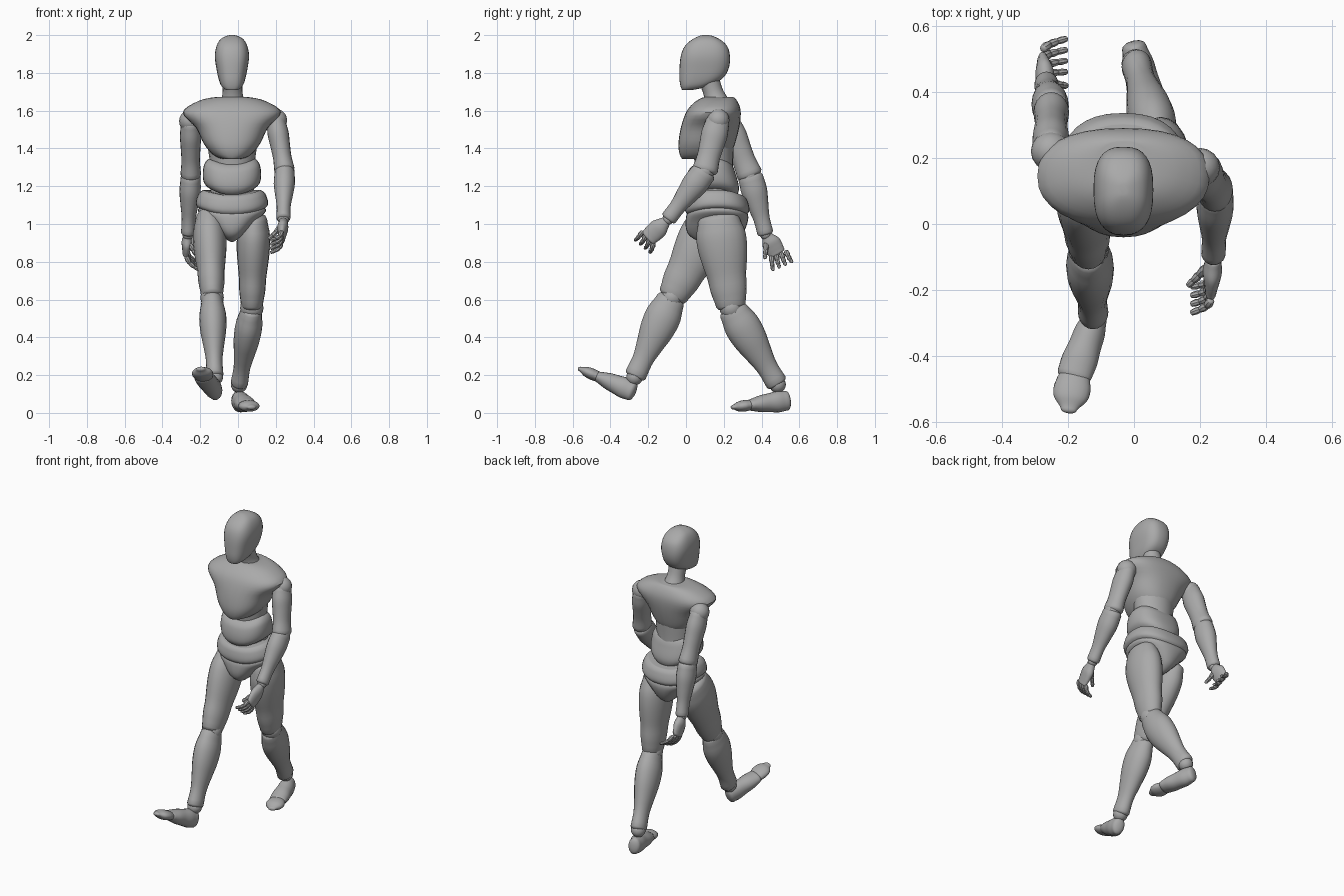
import bpy, bmesh
from math import cos, sin, pi, radians
from mathutils import Vector

cube = bpy.data.objects.get("Cube")
if cube:
    bpy.data.objects.remove(cube, do_unlink=True)

shade = 0.4
grey = bpy.data.materials.new("mid_grey")
grey.use_nodes = True
grey.diffuse_color = (shade, shade, shade, 1)
grey.node_tree.nodes["Principled BSDF"].inputs["Base Color"].default_value = grey.diffuse_color


def finish(name, bm):
    """Turn a bmesh into a smooth shaded object that keeps its rims crisp."""
    bmesh.ops.recalc_face_normals(bm, faces=bm.faces)
    mesh = bpy.data.meshes.new(name)
    bm.to_mesh(mesh)
    bm.free()
    mesh.materials.append(grey)
    mesh.polygons.foreach_set("use_smooth", [True] * len(mesh.polygons))
    mesh.set_sharp_from_angle(angle=radians(40))
    bpy.context.collection.objects.link(bpy.data.objects.new(name, mesh))


def sample(values, t):
    """Read a smooth curve through evenly spaced values at t from start to end."""
    last = len(values) - 1
    i = min(int(t * last), last - 1)
    f = t * last - i
    a, b, c, d = (values[max(0, min(last, i + k))] for k in (-1, 0, 1, 2))
    return b + f / 2 * (c - a + f * (2 * a - 5 * b + 4 * c - d + f * (3 * (b - c) + d - a)))


def skin(name, loops):
    """Join loops of points into a closed body."""
    bm = bmesh.new()
    rows = [[bm.verts.new(point) for point in loop] for loop in loops]
    count = len(rows[0])
    for low, high in zip(rows, rows[1:]):
        for i in range(count):
            j = (i + 1) % count
            bm.faces.new((low[i], low[j], high[j], high[i]))
    bm.faces.new(rows[0])
    bm.faces.new(rows[-1])
    finish(name, bm)


def tube(name, start, end, widths, depth=(1.3, 1.3), sides=20, steps=16):
    """Straight limb with a width profile, a depth ratio and domed ends."""
    start, end = Vector(start), Vector(end)
    axis = (end - start).normalized()
    across = (Vector((1, 0, 0)) - axis * axis.x).normalized()
    front = axis.cross(across)
    dome = (1.3, 0.9, 0.45)
    stations = [(0, -widths[0] * sin(a) / 2, cos(a)) for a in dome]
    stations += [(i / steps, 0, 1) for i in range(steps + 1)]
    stations += [(1, widths[-1] * sin(a) / 2, cos(a)) for a in reversed(dome)]
    loops = []
    for t, push, scale in stations:
        width = sample(widths, t) * scale
        thick = width * (depth[0] + (depth[1] - depth[0]) * t)
        centre = start.lerp(end, t) + axis * push
        angles = [2 * pi * k / sides for k in range(sides)]
        loops.append([centre + across * width * cos(a) + front * thick * sin(a) for a in angles])
    skin(name, loops)


def block(name, bottom, top, widths, fronts, backs, power=0.85, lift=0, middle=-0.032, sides=32, steps=24):
    """Body block of level rounded sections, packed closer near its ends."""
    loops = []
    for i in range(steps + 1):
        t = i / steps
        z = bottom + (top - bottom) * (1 - cos(pi * t)) / 2
        width, front, back = sample(widths, t), sample(fronts, t), sample(backs, t)
        loop = []
        for k in range(sides):
            c, s = cos(2 * pi * k / sides), sin(2 * pi * k / sides)
            x = width * abs(c) ** power * (1 if c > 0 else -1)
            y = (back - front) / 2 * abs(s) ** power * (1 if s > 0 else -1)
            loop.append(Vector((middle + x, (front + back) / 2 + y, z + lift * c * c)))
        loops.append(loop)
    skin(name, loops)


def ball(name, centre, radius):
    bm = bmesh.new()
    bmesh.ops.create_uvsphere(bm, u_segments=16, v_segments=10, radius=radius)
    bmesh.ops.translate(bm, verts=bm.verts, vec=centre)
    finish(name, bm)


def segment(name, start, end, widths, depth):
    """Limb segment that stops just short of the joints at both ends."""
    start, end = Vector(start), Vector(end)
    tube(name, start.lerp(end, 0.03), start.lerp(end, 0.97), widths, depth)


def leg(side, hip, knee, ankle, heel, instep, toe):
    segment(side + "_thigh", hip, knee, (.07, .086, .088, .082, .073, .069, .058), (1.55, 1.35))
    ball(side + "_knee", knee, .062)
    segment(side + "_shin", knee, ankle, (.056, .071, .069, .056, .044, .046), (1.35, 1.25))
    ball(side + "_ankle", ankle, .044)
    tube(side + "_foot", heel, instep, (.037, .047, .05, .055, .053), (1.4, .6))
    bend = Vector(instep).lerp(Vector(toe), .12)
    tube(side + "_toes", bend, toe, (.05, .056, .05, .025), (.56, .5))


def arm(side, shoulder, elbow, wrist):
    ball(side + "_shoulder", shoulder, .06)
    segment(side + "_upper_arm", shoulder, elbow, (.05, .056, .052, .049, .054), (1.25, 1.25))
    ball(side + "_elbow", elbow, .052)
    segment(side + "_forearm", elbow, wrist, (.053, .056, .047, .037, .037), (1.25, 1.15))
    ball(side + "_wrist", wrist, .03)


def digit(name, base, tip, curl, radius):
    """Three jointed beads along a curled path."""
    base, tip = Vector(base), Vector(tip)
    bend = (base + tip) / 2 + Vector((curl, 0, -.01))
    path = [base.lerp(bend, t).lerp(bend.lerp(tip, t), t) for t in (0, .4, .72, 1)]
    for joint, (start, end) in enumerate(zip(path, path[1:])):
        size = radius * (1 - joint / 8)
        tube(f"{name}_{joint + 1}", start, end, (size * .8, size, size * .8), (1, 1), sides=8, steps=4)


def hand(side, curl, wrist, knuckles, first, last, first_tip, last_tip, thumb, thumb_tip):
    """Flat palm, four fingers fanned between two edges, and a thumb."""
    tube(side + "_palm", wrist, knuckles, (.024, .029, .024, .018), (1.25, 2.5))
    for i in range(4):
        base = Vector(first).lerp(Vector(last), i / 3)
        tip = Vector(first_tip).lerp(Vector(last_tip), i / 3)
        digit(f"{side}_finger_{i + 1}", base, tip, curl, .0145)
    digit(side + "_thumb", thumb, thumb_tip, 0, .0155)


# Head and neck
block("head", 1.71, 2, widths=(.03, .06, .08, .09, .066, .01), fronts=(-.02, -.035, -.015, .09),
      backs=(.03, .205, .225, .12), power=0.75)
tube("neck", (-.028, .17, 1.62), (-.03, .12, 1.77), (.07, .053, .055), (1, 1))

# Torso
block("chest", 1.345, 1.672, widths=(.05, .1, .15, .19, .26, .18, .08), fronts=(-.02, -.04, 0, .1),
      backs=(.2, .26, .29, .25))
tube("inner_spine", (-.03, .16, 1.05), (-.03, .14, 1.5), (.12, .115, .14), (.95, .8))
block("abdomen", 1.155, 1.315, widths=(.11, .15, .15, .12), fronts=(.03, 0, .01, .05),
      backs=(.27, .28, .26, .24), lift=.03)
block("waist_band", 1.045, 1.15, widths=(.15, .19, .18, .15), fronts=(.02, -.005, 0, .02),
      backs=(.31, .335, .325, .3), lift=.03)
block("pelvis", .905, 1.08, widths=(.025, .06, .12, .18, .15), fronts=(.09, .01, 0, .03),
      backs=(.23, .3, .33, .3), lift=.015)

# Legs: the left trails, the right leads
leg("left", hip=(.085, .17, 1.04), knee=(.073, .24, .555), ankle=(.006, .485, .15),
    heel=(0, .535, .065), instep=(.047, .345, .042), toe=(.072, .25, .03))
leg("right", hip=(-.155, .155, 1.04), knee=(-.137, -.075, .61), ankle=(-.123, -.272, .19),
    heel=(-.118, -.285, .115), instep=(-.18, -.455, .187), toe=(-.197, -.56, .232))

# Arms: the left swings forward, the right swings back
arm("left", shoulder=(.2, .17, 1.55), elbow=(.247, .1, 1.28), wrist=(.24, -.095, 1.025))
arm("right", shoulder=(-.252, .22, 1.545), elbow=(-.25, .34, 1.255), wrist=(-.265, .422, .945))

# Hands
hand("left", curl=.025, wrist=(.24, -.11, 1.01), knuckles=(.232, -.2, .927),
     first=(.232, -.232, .958), last=(.228, -.172, .897), first_tip=(.175, -.268, .915),
     last_tip=(.175, -.19, .85), thumb=(.222, -.13, .985), thumb_tip=(.165, -.185, .925))
hand("right", curl=-.022, wrist=(-.266, .43, .935), knuckles=(-.276, .482, .845),
     first=(-.274, .452, .828), last=(-.274, .53, .855), first_tip=(-.205, .46, .758),
     last_tip=(-.205, .56, .8), thumb=(-.26, .425, .9), thumb_tip=(-.205, .418, .82))
